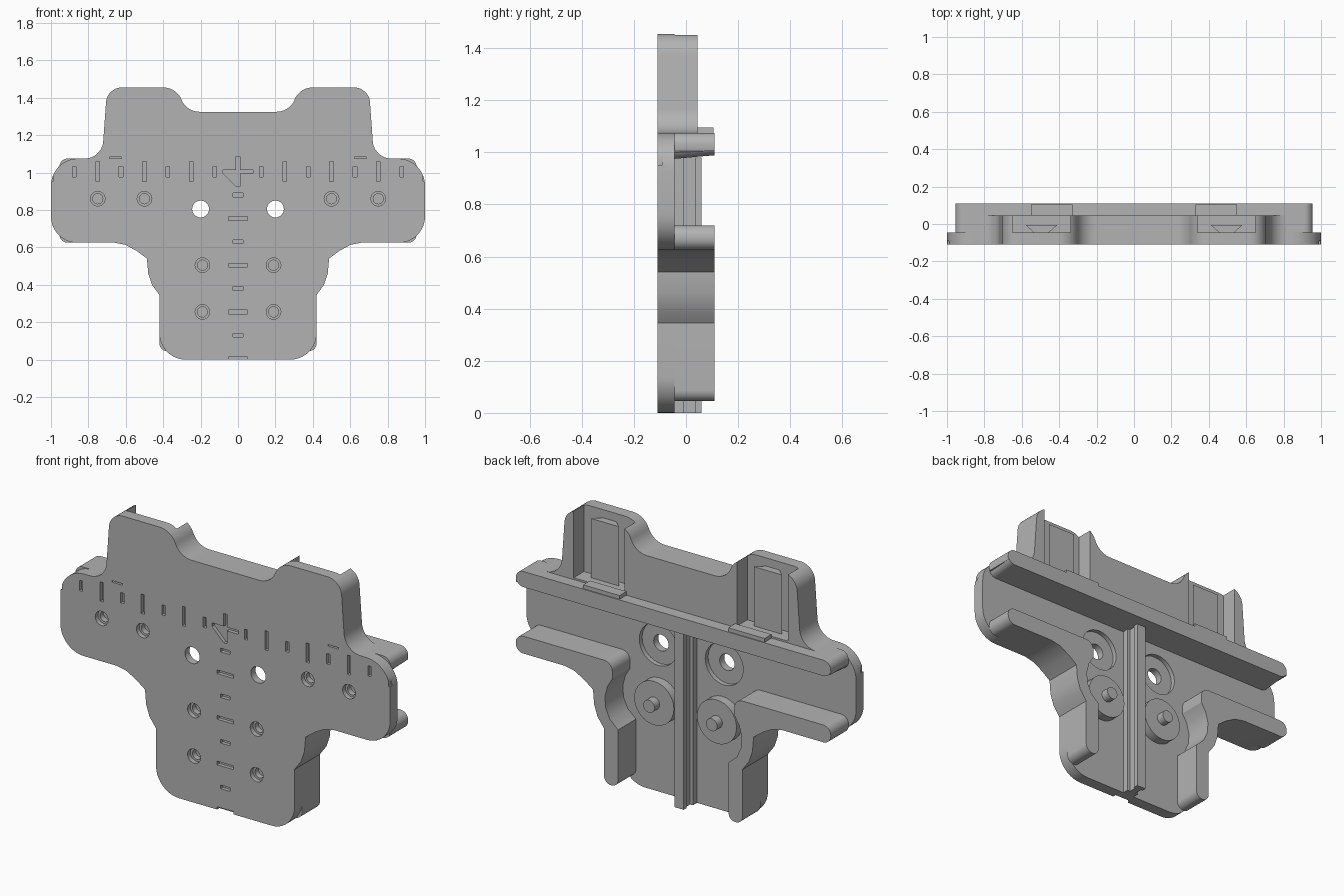
import bpy, bmesh, math
from mathutils import Vector

cube = bpy.data.objects.get("Cube")
if cube:
    bpy.data.objects.remove(cube, do_unlink=True)

FRONT, PLATE_BACK, BLOCK_BACK, BACK = -0.11, -0.045, 0.045, 0.11

grey = bpy.data.materials.new("plain_grey")
grey.use_nodes = True
grey.diffuse_color = (0.45, 0.45, 0.45, 1)
grey.node_tree.nodes["Principled BSDF"].inputs["Base Color"].default_value = grey.diffuse_color


def fillet(corners, steps=10):
    """Round each (a, b, radius) corner of a closed polygon; radius is optional."""
    out = []
    for i, c in enumerate(corners):
        p = Vector(c[:2])
        r = c[2] if len(c) > 2 else 0
        if not r:
            out.append(p)
            continue
        u = (Vector(corners[i - 1][:2]) - p).normalized()
        v = (Vector(corners[(i + 1) % len(corners)][:2]) - p).normalized()
        half = u.angle(v) / 2
        centre = p + (u + v).normalized() * r / math.sin(half)
        start = p + u * r / math.tan(half) - centre
        end = p + v * r / math.tan(half) - centre
        sweep = start.angle_signed(end)
        for k in range(steps + 1):
            a = -sweep * k / steps
            ca, sa = math.cos(a), math.sin(a)
            out.append(centre + Vector((start.x * ca - start.y * sa,
                                        start.x * sa + start.y * ca)))
    return out


def mirrored(half):
    """Close a right-hand half outline with its mirror image."""
    return half + [(-c[0], *c[1:]) for c in reversed(half) if abs(c[0]) > 1e-6]


def prism(name, corners, lo, hi, axis="y"):
    """Extrude an outline in (x, z) along y, or in (x, y) along z."""
    bm = bmesh.new()
    place = (lambda p: (p.x, lo, p.y)) if axis == "y" else (lambda p: (p.x, p.y, lo))
    face = bm.faces.new([bm.verts.new(place(p)) for p in fillet(corners)])
    grown = bmesh.ops.extrude_face_region(bm, geom=[face])["geom"]
    move = Vector((0, hi - lo, 0)) if axis == "y" else Vector((0, 0, hi - lo))
    bmesh.ops.translate(bm, vec=move, verts=[g for g in grown if isinstance(g, bmesh.types.BMVert)])
    bmesh.ops.recalc_face_normals(bm, faces=bm.faces)
    mesh = bpy.data.meshes.new(name)
    bm.to_mesh(mesh)
    bm.free()
    mesh.materials.append(grey)
    obj = bpy.data.objects.new(name, mesh)
    bpy.context.collection.objects.link(obj)
    return obj


def box(name, x, z, w, h, lo, hi):
    return prism(name, [(x - w, z - h), (x + w, z - h), (x + w, z + h), (x - w, z + h)], lo, hi)


def disc(name, x, z, r, lo, hi, n=32):
    ring = [(x + r * math.cos(math.tau * i / n), z + r * math.sin(math.tau * i / n)) for i in range(n)]
    return prism(name, ring, lo, hi)


def cut(target, cutters):
    for c in cutters:
        c.hide_render = True
        mod = target.modifiers.new("cut", "BOOLEAN")
        mod.operation, mod.solver, mod.object = "DIFFERENCE", "EXACT", c
        bpy.context.view_layer.objects.active = target
        bpy.ops.object.modifier_apply(modifier=mod.name)
        bpy.data.objects.remove(c, do_unlink=True)


# Shared stretches of the outline
ears = [(0, 1.325), (0.275, 1.325, 0.104), (0.33, 1.455, 0.104),
        (0.70, 1.455, 0.085), (0.727, 1.075, 0.1)]
waist = [(0.66, 0.625), (0.60, 0.613), (0.54, 0.58), (0.487, 0.54),
         (0.48, 0.46), (0.46, 0.40), (0.42, 0.345)]

# Front plate
plate = prism("front_plate", mirrored(
    ears + [(1, 1.075, 0.145), (1, 0.625, 0.14)] + waist + [(0.42, 0, 0.14), (0, 0)]),
    FRONT, PLATE_BACK)

# Thick upper block with two open-topped pockets
block = prism("upper_block", mirrored(ears + [(0.84, 1.075), (0.84, 1.0), (0, 1.0)]),
              PLATE_BACK, BLOCK_BACK)
cut(block, [box("pocket_cutter", s * 0.495, 1.3, 0.155, 0.215, PLATE_BACK - 0.1, BACK)
            for s in (-1, 1)])

# Engraved scale, blind holes and through holes
groove = FRONT + 0.02
cutters = []


def tick(x, z, w, h):
    cutters.append(box("tick_cutter", x, z, w, h, FRONT - 0.1, groove))


a, b = 0.01, 0.08
cross = [(a, a), (a, b), (-a, b), (-a, a), (-b, a), (-b, -a),
         (-a, -b), (a, -b), (a, -a), (b, -a), (b, a)]
cross.insert(0, cross.pop())
cutters.append(prism("cross_cutter", [(x, z + 1.005) for x, z in cross], FRONT - 0.1, groove))
for i in range(1, 9):
    long_tick = i % 2 == 0
    for s in (-1, 1):
        tick(s * i * 0.125, 1.005, 0.01, 0.053 if long_tick else 0.028)
    tick(0, 1.005 - i * 0.125, 0.05 if long_tick else 0.028, 0.01)
for s in (-1, 1):
    tick(s * 0.655, 1.08, 0.033, 0.004)
    for x, z in ((0.75, 0.86), (0.5, 0.86), (0.19, 0.505), (0.19, 0.255)):
        cutters.append(disc("hole_cutter", s * x, z, 0.039, FRONT - 0.1, FRONT + 0.025))
        cutters.append(disc("hole_cutter", s * x, z, 0.027, FRONT - 0.1, FRONT + 0.055))
    cutters.append(disc("recess_cutter", s * 0.2, 0.805, 0.115, PLATE_BACK - 0.025, BACK))
    cutters.append(disc("through_cutter", s * 0.2, 0.805, 0.045, FRONT - 0.1, BACK))
cut(plate, cutters)

# Long horizontal rail, its underside rising towards the back
rail = prism("upper_rail", mirrored([(0, 1.075), (0.955, 1.075, 0.045), (0.955, 0.975, 0.045), (0, 0.975)]),
             PLATE_BACK, BACK)
for v in rail.data.vertices:
    if v.co.y > 0 and v.co.z < 1.0:
        v.co.z += 0.014

# Central rib with a wider cap
prism("centre_rib", mirrored([(0, PLATE_BACK), (0.035, PLATE_BACK), (0.035, -0.01), (0.018, -0.01),
                              (0.018, 0.035), (0.028, 0.035), (0.028, 0.06), (0, 0.06)]),
      0, 0.98, axis="z")

# Paired parts on the back
for side, s in (("left", 1), ("right", -1)):
    wall = [(0.955, 0.72, 0.045), (0.955, 0.625, 0.045)] + waist + [
        (0.42, 0.045, 0.042), (0.335, 0.045, 0.04), (0.335, 0.36), (0.385, 0.405), (0.41, 0.46),
        (0.415, 0.52), (0.40, 0.58), (0.37, 0.63), (0.37, 0.72, 0.05)]
    prism(side + "_lower_wall", [(s * c[0], *c[1:]) for c in wall], PLATE_BACK, BACK)
    slide = [(0.455, PLATE_BACK), (0.41, -0.005), (0.58, -0.005), (0.535, PLATE_BACK)]
    prism(side + "_dovetail_slide", [(s * x, y) for x, y in slide], 1.07, 1.41, axis="z")
    box(side + "_rail_lip", s * 0.44, 1.08, 0.11, 0.016, BLOCK_BACK, BACK - 0.005)
    disc(side + "_boss", s * 0.19, 0.505, 0.12, PLATE_BACK, 0.005)
    disc(side + "_boss_pin", s * 0.19, 0.505, 0.034, 0.005, 0.05)

# Smooth curved walls, crisp edges
for obj in bpy.context.collection.objects:
    if obj.type == "MESH" and obj.data.materials and obj.data.materials[0] == grey:
        bpy.ops.object.select_all(action="DESELECT")
        obj.select_set(True)
        bpy.context.view_layer.objects.active = obj
        bpy.ops.object.shade_smooth_by_angle(angle=math.radians(30))
